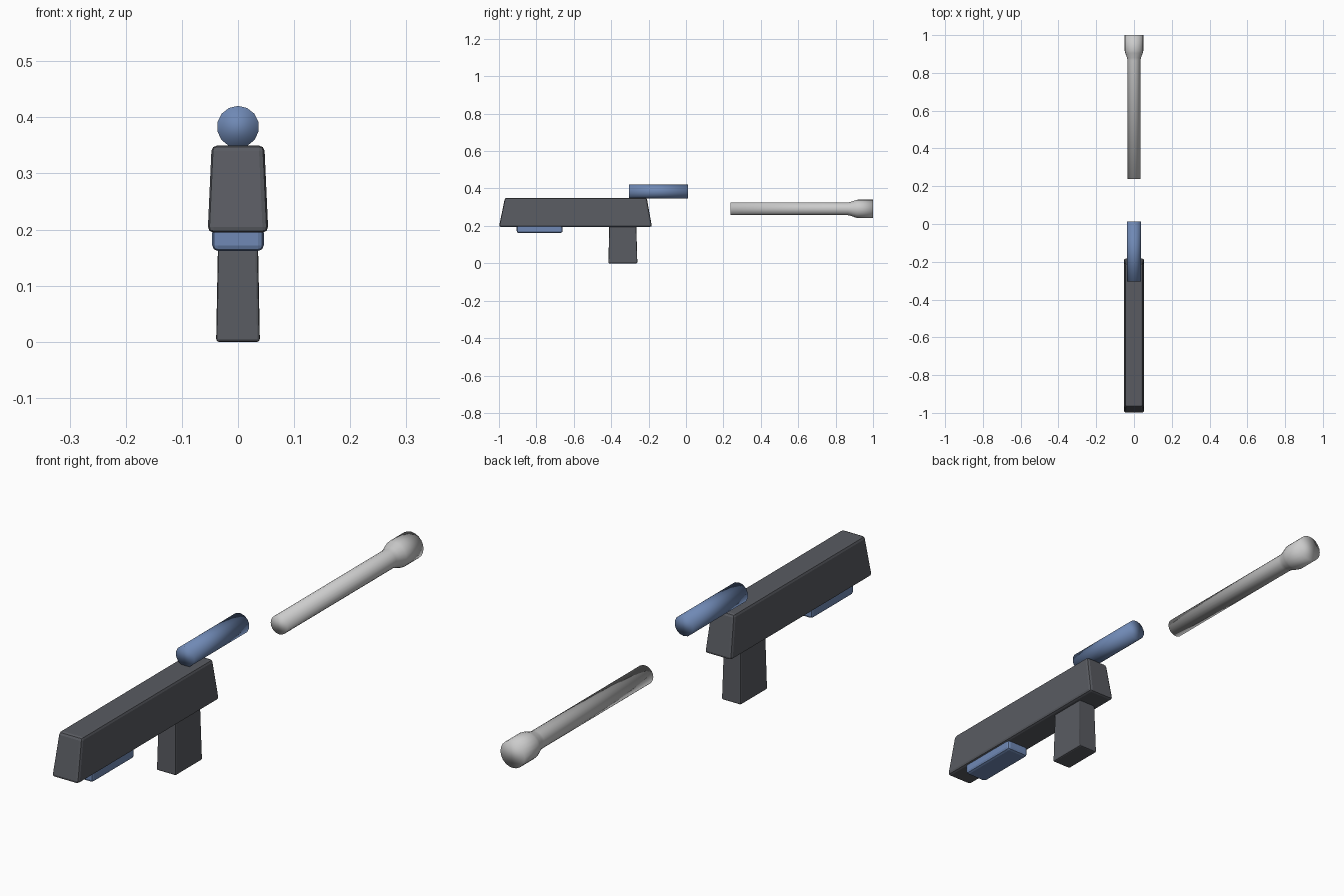
import bpy, bmesh, math

if "Cube" in bpy.data.objects:
    bpy.data.objects.remove(bpy.data.objects["Cube"])


def material(name, rgb):
    m = bpy.data.materials.new(name)
    m.diffuse_color = (*rgb, 1)
    m.use_nodes = True
    m.node_tree.nodes["Principled BSDF"].inputs["Base Color"].default_value = m.diffuse_color
    return m


DARK = material("dark_grey", (0.10, 0.105, 0.12))
BLUE = material("blue", (0.16, 0.25, 0.46))


def finish(name, bm, mat, smooth):
    bmesh.ops.recalc_face_normals(bm, faces=bm.faces)
    for f in bm.faces:
        f.smooth = smooth
    me = bpy.data.meshes.new(name)
    bm.to_mesh(me)
    bm.free()
    ob = bpy.data.objects.new(name, me)
    bpy.context.collection.objects.link(ob)
    if mat:
        me.materials.append(mat)
    return ob


def tapered_box(name, bottom, top, bevel, mat):
    """bottom and top are (half width, y min, y max, z)."""
    bm = bmesh.new()
    rings = []
    for w, y0, y1, z in (bottom, top):
        rings.append([bm.verts.new(p) for p in
                      ((-w, y0, z), (w, y0, z), (w, y1, z), (-w, y1, z))])
        bm.faces.new(rings[-1])
    for i in range(4):
        j = (i + 1) % 4
        bm.faces.new((rings[0][i], rings[0][j], rings[1][j], rings[1][i]))
    ob = finish(name, bm, mat, False)
    b = ob.modifiers.new("rounded_edges", "BEVEL")
    b.width, b.segments = bevel, 2
    return ob


def tube(name, profile, z, sides, mat):
    """Capped solid of revolution along y from (y, radius) pairs."""
    bm = bmesh.new()
    rings = []
    for y, r in profile:
        rings.append([bm.verts.new((r * math.sin(a), y, z + r * math.cos(a)))
                      for a in (2 * math.pi * k / sides for k in range(sides))])
    for lo, hi in zip(rings, rings[1:]):
        for i in range(sides):
            j = (i + 1) % sides
            bm.faces.new((lo[i], lo[j], hi[j], hi[i]))
    bm.faces.new(rings[0])
    bm.faces.new(rings[-1])
    return finish(name, bm, mat, True)


# Main body and handle
tapered_box("body", (0.054, -1.0, -0.182, 0.195), (0.047, -0.968, -0.21, 0.35), 0.01, DARK)
tapered_box("grip", (0.039, -0.415, -0.26, 0.0), (0.035, -0.41, -0.266, 0.21), 0.005, DARK)

# Pad under the rear of the body
tapered_box("underside_pad", (0.046, -0.905, -0.66, 0.162), (0.046, -0.905, -0.66, 0.205), 0.01, BLUE)

# Sighting tube on top
tube("scope", [(-0.305, 0.0375), (0.012, 0.0375)], 0.383, 14, BLUE)

# Detached barrel with flared end
tube("barrel", [(0.237, 0.034), (0.865, 0.034), (0.88, 0.037), (0.905, 0.046),
                (0.917, 0.049), (1.0, 0.049)], 0.291, 20, None)
